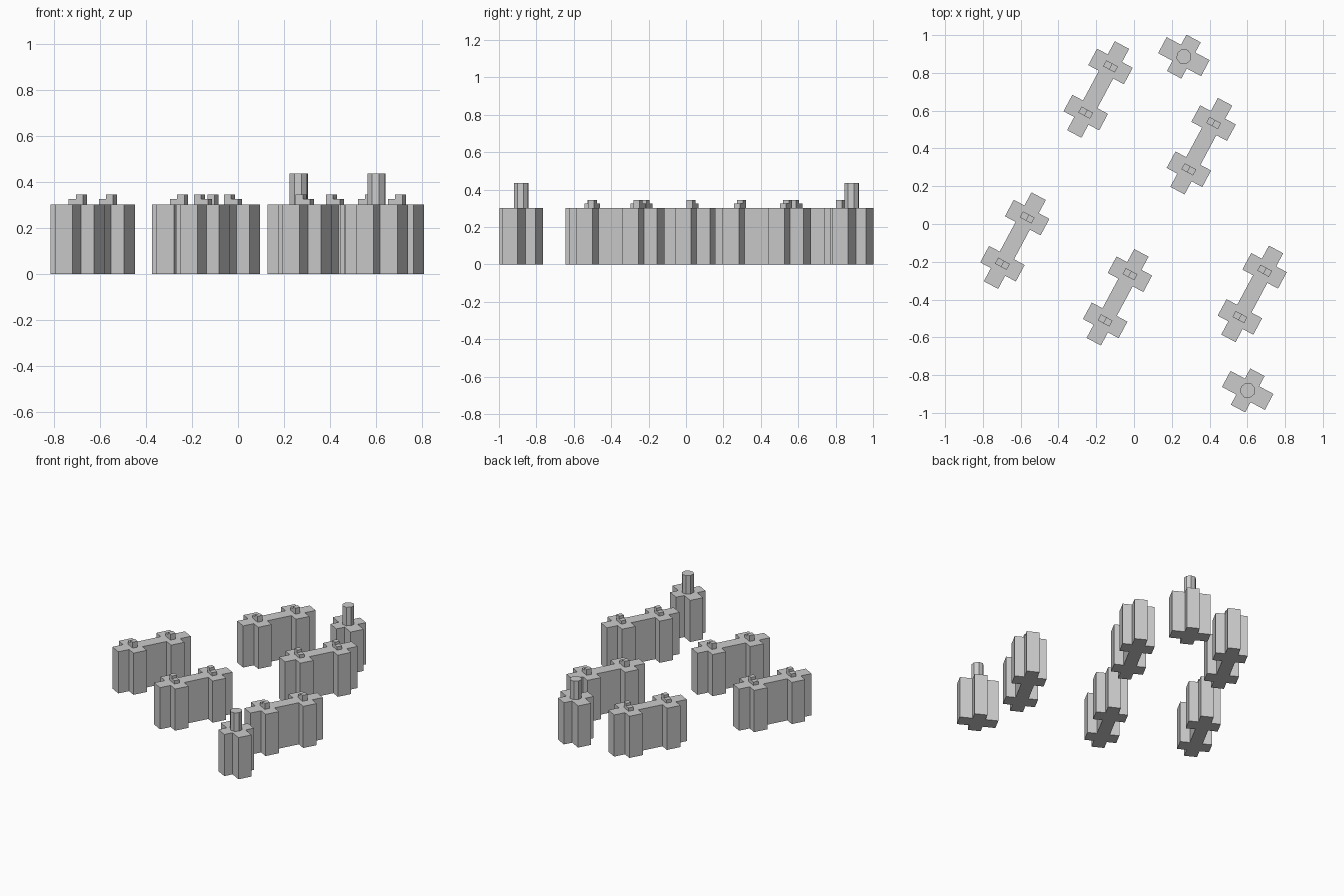
import bpy, bmesh, math
from mathutils import Matrix

if "Cube" in bpy.data.objects:
    bpy.data.objects.remove(bpy.data.objects["Cube"])

ANGLE = math.radians(61.8)   # every block shares this heading
HEIGHT = 0.302


def make(name, bm, pos):
    bmesh.ops.recalc_face_normals(bm, faces=bm.faces)
    mesh = bpy.data.meshes.new(name)
    bm.to_mesh(mesh)
    bm.free()
    ob = bpy.data.objects.new(name, mesh)
    ob.location = (pos[0], pos[1], 0)
    ob.rotation_euler.z = ANGLE
    bpy.context.collection.objects.link(ob)


def prism(name, quarter, z0, z1, pos):
    """Extrude an outline given by its +x +y quarter, mirrored to all four."""
    half = quarter + [(-x, y) for x, y in reversed(quarter)]
    outline = half + [(-x, -y) for x, y in half]
    bm = bmesh.new()
    face = bm.faces.new([bm.verts.new((x, y, z0)) for x, y in outline])
    top = bmesh.ops.extrude_face_region(bm, geom=[face], use_keep_orig=True)
    for v in top["geom"]:
        if isinstance(v, bmesh.types.BMVert):
            v.co.z = z1
    make(name, bm, pos)


def peg(name, along, low_side, pos):
    """Two-step peg: low step on one side, high step on the other."""
    s, w = low_side, 0.018
    prof = [(0.035, 0), (0.035, 0.024), (0, 0.024), (0, 0.043), (-0.035, 0.043), (-0.035, 0)]
    bm = bmesh.new()
    a = [bm.verts.new((along - w, s * y, HEIGHT + z)) for y, z in prof]
    b = [bm.verts.new((along + w, s * y, HEIGHT + z)) for y, z in prof]
    bm.faces.new(a)
    bm.faces.new(b[::-1])
    for i in range(6):
        j = (i + 1) % 6
        bm.faces.new((a[i], b[i], b[j], a[j]))
    make(name, bm, pos)


# Long blocks: two crosses joined by a bar (+1 = low peg step toward the left)
LONG = [(-0.19, 0.712, 1), (0.356, 0.412, -1), (-0.631, -0.088, 1),
        (-0.087, -0.388, -1), (0.626, -0.37, 1)]
long_quarter = [(0.267, 0.043), (0.188, 0.043), (0.188, 0.107),
                (0.089, 0.107), (0.089, 0.043)]
for i, (x, y, side) in enumerate(LONG, 1):
    prism(f"long_block_{i}", long_quarter, 0, HEIGHT, (x, y))
    for tag, d in (("near", -0.139), ("far", 0.139)):
        peg(f"peg_{i}_{tag}", d, side, (x, y))

# Single cross blocks with an octagonal post on top
cross_quarter = [(0.109, 0.043), (0.048, 0.043), (0.048, 0.129)]
for i, pos in enumerate([(0.264, 0.886), (0.602, -0.881)], 1):
    prism(f"cross_block_{i}", cross_quarter, 0, HEIGHT, pos)
    bm = bmesh.new()
    bmesh.ops.create_cone(bm, cap_ends=True, segments=8, radius1=0.041, radius2=0.041,
                          depth=0.134, matrix=Matrix.Translation((0, 0, HEIGHT + 0.067)))
    make(f"post_{i}", bm, pos)
